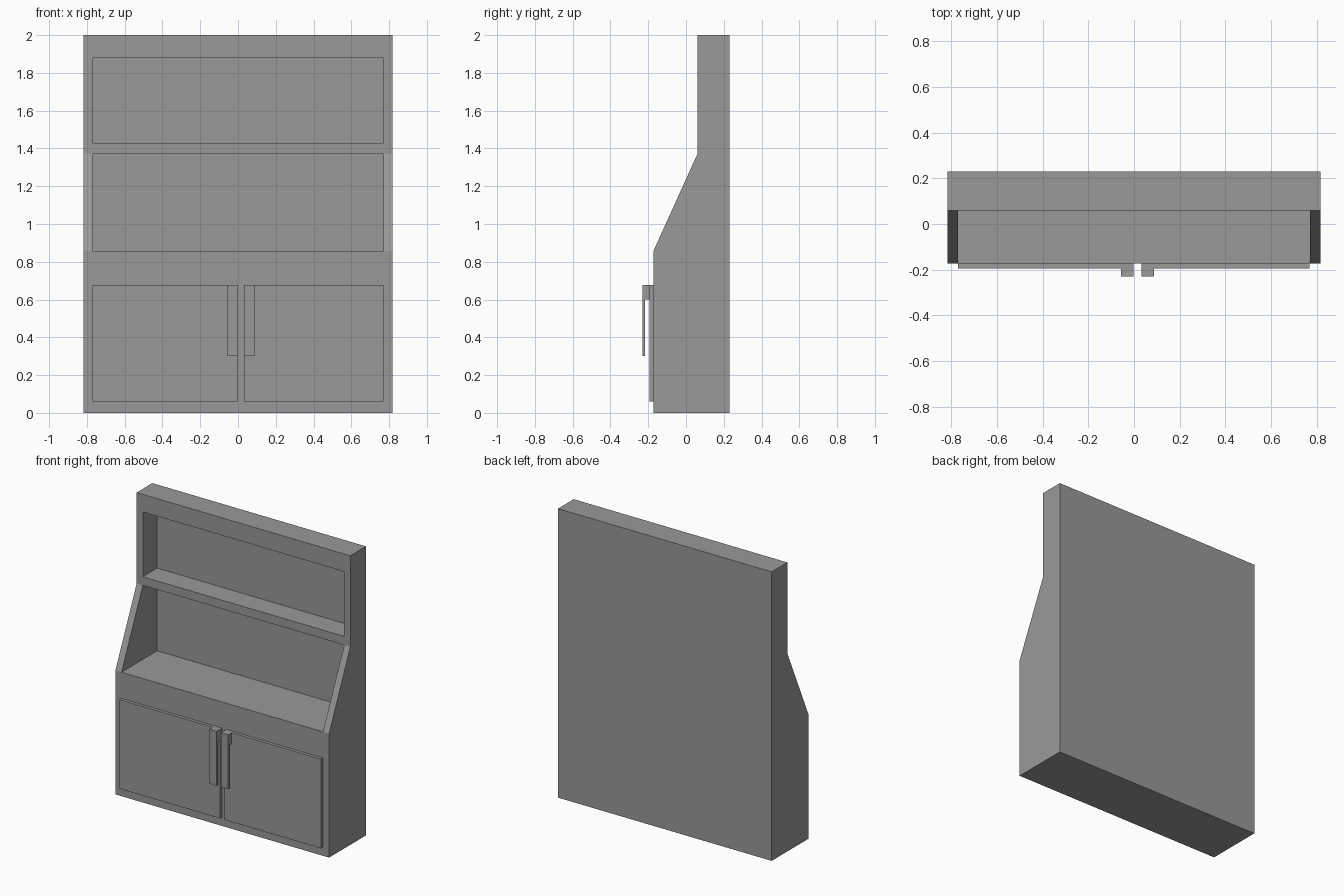
import bpy, bmesh

if "Cube" in bpy.data.objects:
    bpy.data.objects.remove(bpy.data.objects["Cube"])

W, IN = 0.818, 0.771              # outer and inner half widths
BACK, PANEL = 0.231, 0.217        # rear face and front of the back panel
DOOR_Y, FRONT = -0.194, -0.172

# Dark grey finish shared by every part
grey = bpy.data.materials.new("dark_grey")
grey.diffuse_color = (0.32, 0.32, 0.32, 1)
grey.use_nodes = True
grey.node_tree.nodes["Principled BSDF"].inputs["Base Color"].default_value = grey.diffuse_color


def finish(name, bm):
    bmesh.ops.recalc_face_normals(bm, faces=bm.faces)
    me = bpy.data.meshes.new(name)
    bm.to_mesh(me)
    bm.free()
    me.materials.append(grey)
    ob = bpy.data.objects.new(name, me)
    bpy.context.collection.objects.link(ob)
    return ob


def extrude_profile(name, profile, x0, x1):
    """Extrude a closed (y, z) outline along x."""
    bm = bmesh.new()
    face = bm.faces.new([bm.verts.new((x0, y, z)) for y, z in profile])
    new = bmesh.ops.extrude_face_region(bm, geom=[face], use_keep_orig=True)["geom"]
    moved = [v for v in new if isinstance(v, bmesh.types.BMVert)]
    bmesh.ops.translate(bm, verts=moved, vec=(x1 - x0, 0, 0))
    return finish(name, bm)


# Cabinet body: front sheet of columns and rows, with two rows opened as niches
rows = [(FRONT, 0), (FRONT, 0.858), (0.06, 1.37), (0.06, 1.43), (0.06, 1.878), (0.06, 2)]
columns = [-W, -IN, IN, W]
niches = (1, 3)
bm = bmesh.new()
grid = [[bm.verts.new((x, y, z)) for x in columns] for y, z in rows]
for r in range(len(rows) - 1):
    for c in range(3):
        quad = [grid[r][c], grid[r][c + 1], grid[r + 1][c + 1], grid[r + 1][c]]
        if c == 1 and r in niches:
            deep = [bm.verts.new((v.co.x, PANEL, v.co.z)) for v in quad]
            for i in range(4):
                j = (i + 1) % 4
                bm.faces.new([quad[i], quad[j], deep[j], deep[i]])
            bm.faces.new(deep)
        else:
            bm.faces.new(quad)

# Sides, top, bottom and back of the body
bl, br, tr, tl = [bm.verts.new((x, BACK, z)) for x, z in ((-W, 0), (W, 0), (W, 2), (-W, 2))]
bm.faces.new([bl, br, tr, tl])
bm.faces.new(grid[0] + [br, bl])
bm.faces.new(grid[-1] + [tr, tl])
bm.faces.new([row[0] for row in grid] + [tl, bl])
bm.faces.new([row[-1] for row in grid] + [tr, br])
finish("cabinet_body", bm)

# Doors and hooked handles
door = [(DOOR_Y, 0.06), (FRONT, 0.06), (FRONT, 0.677), (DOOR_Y, 0.677)]
handle = [(DOOR_Y, 0.677), (-0.231, 0.677), (-0.231, 0.30),
          (-0.218, 0.30), (-0.218, 0.60), (DOOR_Y, 0.60)]
for side, d0, d1, h0, h1 in (("left", -IN, -0.002, -0.057, -0.002),
                             ("right", 0.032, 0.770, 0.032, 0.087)):
    extrude_profile(side + "_door", door, d0, d1)
    extrude_profile(side + "_handle", handle, h0, h1)
